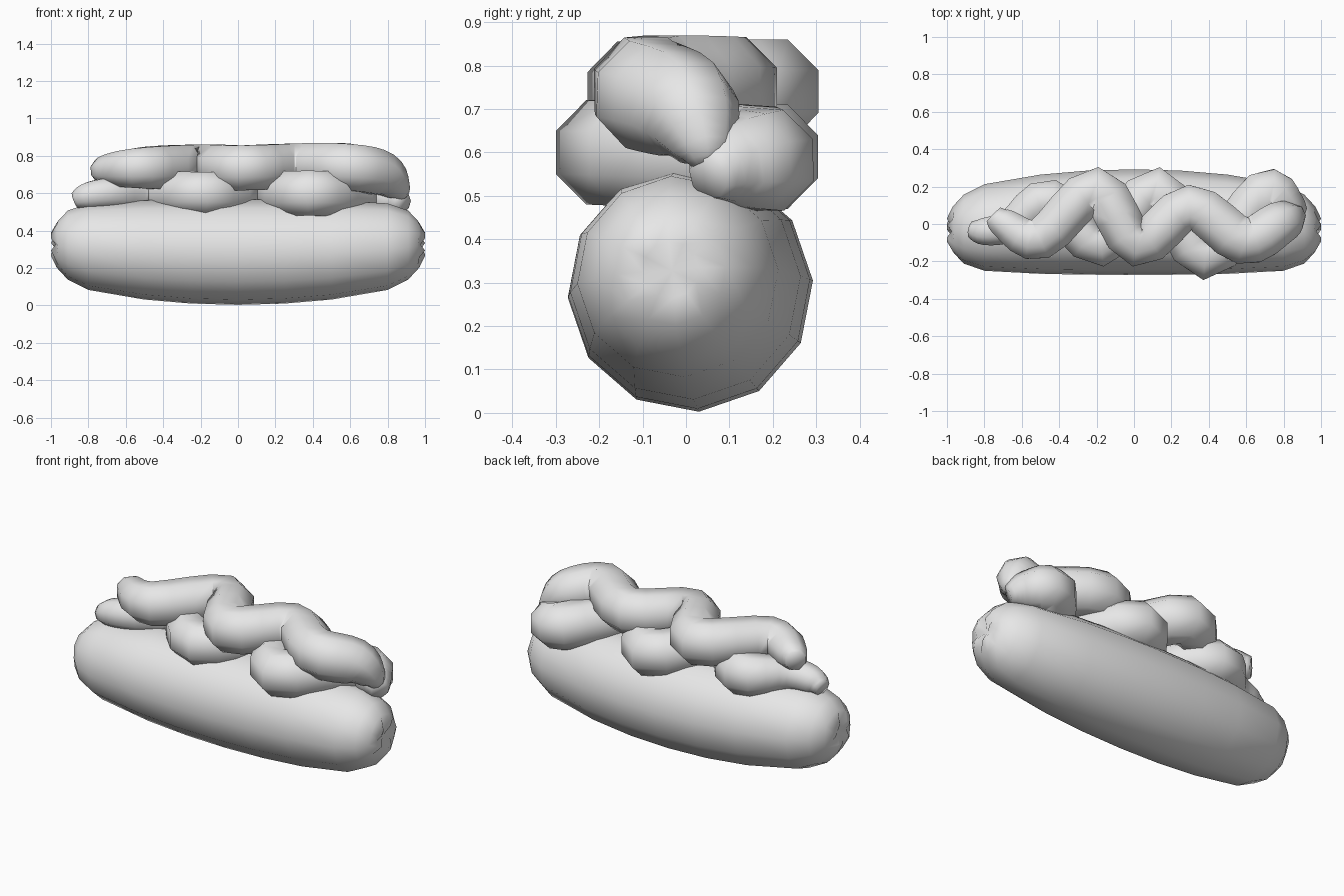
import bpy, bmesh, math
from mathutils import Vector

cube = bpy.data.objects.get("Cube")
if cube:
    bpy.data.objects.remove(cube, do_unlink=True)

grey = bpy.data.materials.new("plain grey")
grey.use_nodes = True
colour = (0.8, 0.8, 0.8, 1)
grey.diffuse_color = colour
grey.node_tree.nodes["Principled BSDF"].inputs["Base Color"].default_value = colour


def skin(name, rings, closers):
    """Join equal rings of points, closing each end on a centre point."""
    bm = bmesh.new()
    loops = [[bm.verts.new(p) for p in ring] for ring in rings]
    n = len(loops[0])
    for a, b in zip(loops, loops[1:]):
        for i in range(n):
            j = (i + 1) % n
            bm.faces.new((a[i], a[j], b[j], b[i]))
    for loop, point in zip((loops[0], loops[-1]), closers):
        tip = bm.verts.new(point)
        for i in range(n):
            bm.faces.new((loop[i], loop[(i + 1) % n], tip))
    bmesh.ops.recalc_face_normals(bm, faces=bm.faces)
    mesh = bpy.data.meshes.new(name)
    bm.to_mesh(mesh)
    bm.free()
    mesh.materials.append(grey)
    mesh.polygons.foreach_set("use_smooth", [True] * len(mesh.polygons))
    obj = bpy.data.objects.new(name, mesh)
    bpy.context.collection.objects.link(obj)
    return obj


def spline(a, b, c, d, t):
    return 0.5 * (2 * b + (c - a) * t + (2 * a - 5 * b + 4 * c - d) * t**2
                  + (3 * b - a - 3 * c + d) * t**3)


def strand(name, stations, sides=8, steps=4):
    """Sweep a round section along stations of (x, y, z, radius)."""
    pts = [Vector(s) for s in stations]
    pts = [2 * pts[0] - pts[1]] + pts + [2 * pts[-1] - pts[-2]]
    path = []
    for i in range(1, len(pts) - 2):
        path += [spline(*pts[i - 1:i + 3], k / steps) for k in range(steps)]
    path.append(pts[-2])
    rings = []
    for i, p in enumerate(path):
        ahead = path[min(i + 1, len(path) - 1)] - path[max(i - 1, 0)]
        tangent = ahead.to_3d().normalized()
        side = tangent.cross(Vector((0, 0, 1))).normalized()
        up = side.cross(tangent)
        ring = []
        for k in range(sides):
            a = math.tau * (k + 0.5) / sides
            ring.append(p.to_3d() + p.w * 1.04 * (side * math.cos(a) + up * math.sin(a)))
        rings.append(ring)
    return skin(name, rings, (path[0].to_3d(), path[-1].to_3d()))


# Sausage: bowed, twelve-sided, with a puckered star at each end
def axis(x):
    return Vector((x, 0.01 - 0.045 * x * x, 0.285 + 0.045 * x * x))


half = [(0.0, 0.283), (0.25, 0.279), (0.5, 0.266), (0.8, 0.232),
        (0.91, 0.185), (0.97, 0.125), (1.0, 0.065)]
profile = [(-x, r) for x, r in reversed(half[1:])] + half
creases = {1, 3, 6, 8, 11}
rings = []
for x, r in profile:
    ring = []
    for k in range(12):
        a = math.radians(4 + 30 * k)
        p = axis(x) + Vector((0, math.cos(a), math.sin(a))) * r
        if k in creases and abs(x) > 0.95:
            p.x -= math.copysign(0.025 if abs(x) > 0.99 else 0.008, x)
        ring.append(p)
    rings.append(ring)
skin("sausage", rings, (axis(-0.965), axis(0.965)))

# Two wavy strands of topping, one above the other
strand("lower_topping", [
    (-0.87, -0.03, 0.56, 0.045), (-0.80, -0.04, 0.585, 0.075),
    (-0.66, -0.01, 0.60, 0.09), (-0.45, 0.125, 0.60, 0.12),
    (-0.18, -0.115, 0.60, 0.118), (0.12, 0.185, 0.59, 0.125),
    (0.38, -0.18, 0.60, 0.125), (0.69, 0.165, 0.585, 0.125),
    (0.82, 0.10, 0.57, 0.10), (0.89, 0.05, 0.54, 0.05)])
strand("upper_topping", [
    (-0.75, 0.05, 0.72, 0.055), (-0.69, 0.0, 0.725, 0.085),
    (-0.50, -0.08, 0.735, 0.115), (-0.20, 0.185, 0.74, 0.125),
    (0.02, -0.11, 0.735, 0.125), (0.30, 0.09, 0.745, 0.125),
    (0.58, -0.09, 0.74, 0.13), (0.77, 0.0, 0.70, 0.12),
    (0.85, 0.04, 0.62, 0.075), (0.87, 0.05, 0.57, 0.035)])
